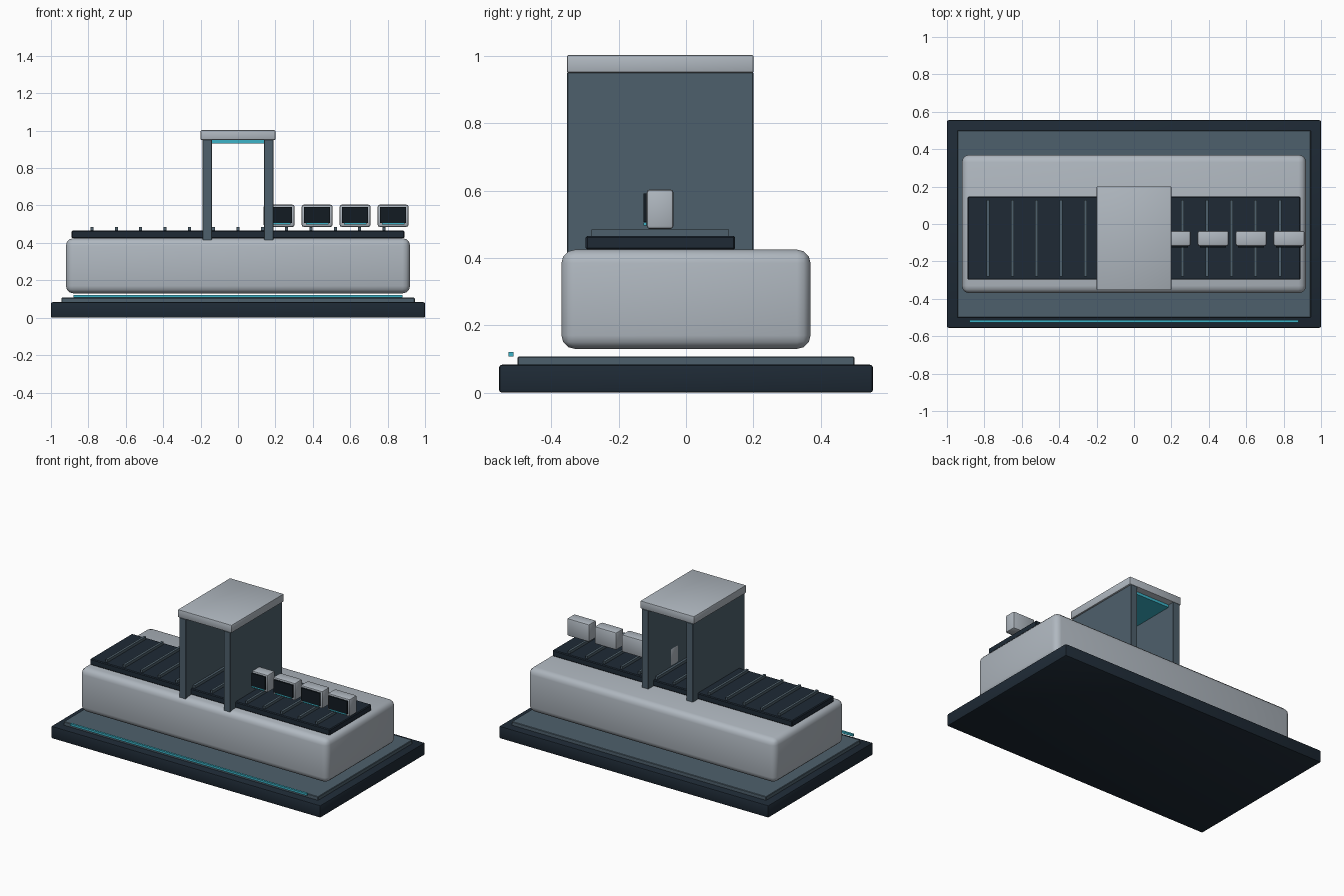
import bpy, math

if "Cube" in bpy.data.objects:
    bpy.data.objects.remove(bpy.data.objects["Cube"])


def material(name, rgb):
    m = bpy.data.materials.new(name)
    m.diffuse_color = (*rgb, 1)
    m.use_nodes = True
    m.node_tree.nodes["Principled BSDF"].inputs["Base Color"].default_value = m.diffuse_color
    return m


NAVY = material("navy", (0.013, 0.023, 0.036))
SLATE = material("slate", (0.076, 0.117, 0.15))
LIGHT = material("light_grey", (0.434, 0.479, 0.527))
CYAN = material("cyan", (0.045, 0.456, 0.578))
GLASS = material("screen_glass", (0.006, 0.011, 0.016))


def box(name, x, y, z, mat, bevel=0.0, segments=2):
    """Box from (min, max) ranges, with optional rounded edges."""
    lo, hi = zip(x, y, z)
    bpy.ops.mesh.primitive_cube_add(size=1, location=[(a + b) / 2 for a, b in zip(lo, hi)])
    ob = bpy.context.object
    ob.name = name
    ob.scale = [b - a for a, b in zip(lo, hi)]
    bpy.ops.object.transform_apply(location=False, rotation=False, scale=True)
    ob.data.materials.append(mat)
    if bevel:
        mod = ob.modifiers.new("Bevel", 'BEVEL')
        mod.width = bevel
        mod.segments = segments
        bpy.ops.object.modifier_apply(modifier=mod.name)
        bpy.ops.object.shade_smooth_by_angle(angle=math.radians(35))
    return ob


# Floor plinth, inset deck and front light strip
box("plinth", (-1, 1), (-0.555, 0.555), (0, 0.083), NAVY, 0.008)
box("deck_plate", (-0.945, 0.945), (-0.5, 0.5), (0.08, 0.107), SLATE, 0.003, 1)
box("front_light_strip", (-0.88, 0.88), (-0.527, -0.513), (0.107, 0.121), CYAN)

# Rounded main body
box("machine_body", (-0.92, 0.92), (-0.37, 0.37), (0.13, 0.425), LIGHT, 0.04, 3)

# Conveyor belt with cross slats
box("conveyor_belt", (-0.89, 0.89), (-0.298, 0.146), (0.425, 0.466), NAVY, 0.005, 1)
for i in range(13):
    x = -0.78 + 0.13 * i
    box(f"belt_slat_{i + 1}", (x - 0.008, x + 0.008), (-0.28, 0.128), (0.466, 0.484), SLATE)

# Scanner tunnel: two walls, roof and ceiling light
for side, s in (("left", -1), ("right", 1)):
    box(f"tunnel_wall_{side}", sorted((s * 0.14, s * 0.19)), (-0.353, 0.2),
        (0.41, 0.952), SLATE, 0.003, 1)
box("tunnel_roof", (-0.2, 0.2), (-0.354, 0.201), (0.95, 1.003), LIGHT, 0.006)
box("tunnel_ceiling_light", (-0.14, 0.14), (-0.31, 0.155), (0.932, 0.951), CYAN)

# Row of monitors, each with a screen and an indicator bar
for i in range(4):
    x = 0.22 + 0.203 * i
    n = i + 1
    box(f"monitor_case_{n}", (x - 0.0825, x + 0.0825), (-0.117, -0.037), (0.486, 0.604), LIGHT, 0.01)
    box(f"monitor_screen_{n}", (x - 0.07, x + 0.07), (-0.126, -0.115), (0.507, 0.592), GLASS)
    box(f"monitor_indicator_{n}", (x - 0.06, x + 0.06), (-0.126, -0.115), (0.497, 0.506), CYAN)
